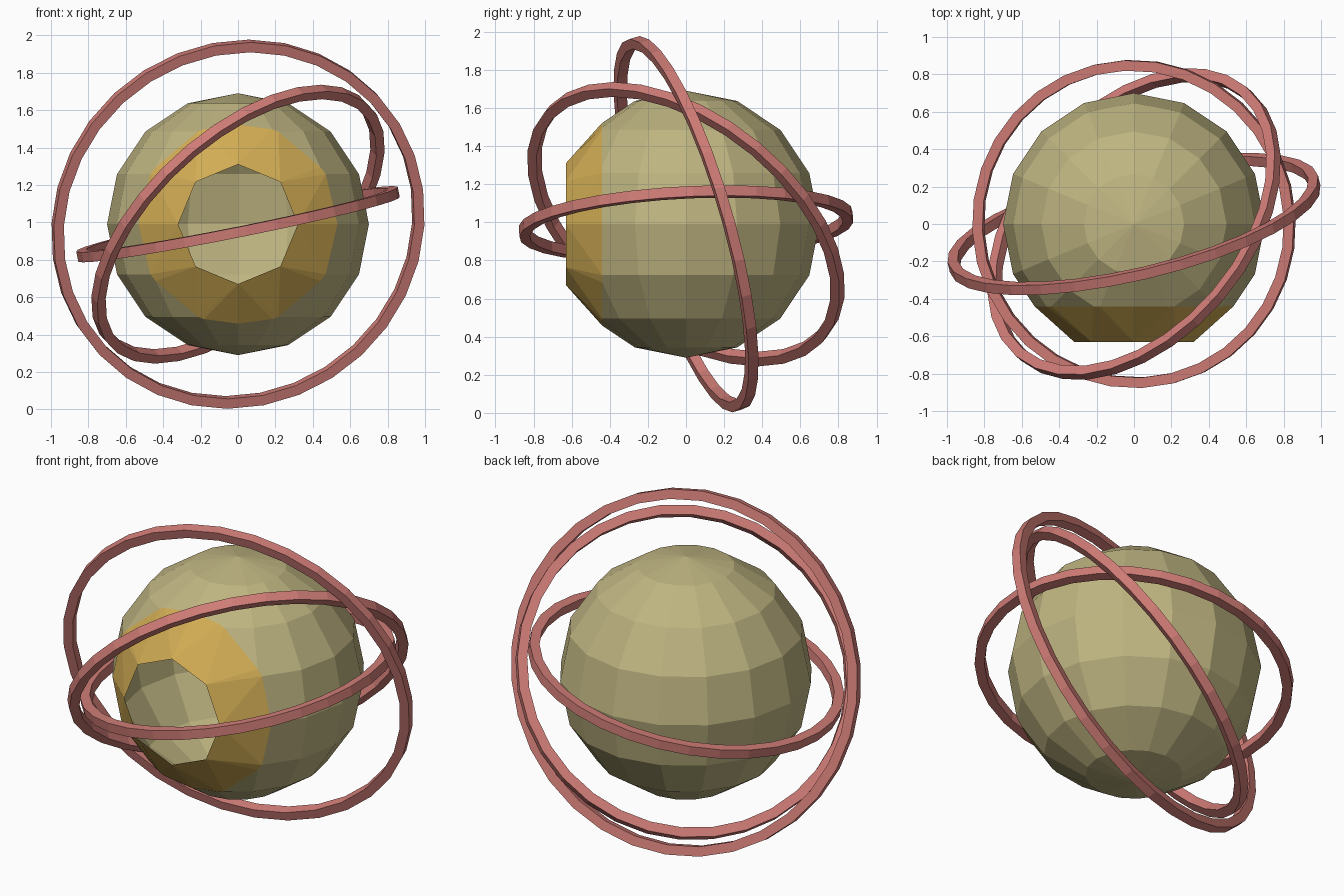
import bpy, bmesh, math
from mathutils import Vector, Matrix

if "Cube" in bpy.data.objects:
    bpy.data.objects.remove(bpy.data.objects["Cube"], do_unlink=True)

CENTRE = Vector((0, 0, 0.99))


def material(name, rgb):
    mat = bpy.data.materials.new(name)
    mat.use_nodes = True
    colour = (*rgb, 1)
    mat.diffuse_color = colour
    mat.node_tree.nodes["Principled BSDF"].inputs["Base Color"].default_value = colour
    return mat


olive = material("olive", (0.52, 0.46, 0.22))
gold = material("gold", (0.65, 0.42, 0.09))
pink = material("pink", (0.62, 0.20, 0.18))


def finish(bm, name, mats):
    mesh = bpy.data.meshes.new(name)
    bm.to_mesh(mesh)
    bm.free()
    for mat in mats:
        mesh.materials.append(mat)
    obj = bpy.data.objects.new(name, mesh)
    obj.location = CENTRE
    bpy.context.collection.objects.link(obj)
    return obj


# Hollow faceted shell, sliced open at the front
bm = bmesh.new()
bmesh.ops.create_uvsphere(bm, u_segments=16, v_segments=8, radius=0.7)
bmesh.ops.bisect_plane(bm, geom=bm.verts[:] + bm.edges[:] + bm.faces[:],
                       plane_co=(0, -0.44, 0), plane_no=(0, -1, 0), clear_outer=True)
rim = [e for e in bm.edges if e.is_boundary]

# Gold collar bridging the cut rim to an octagonal opening
turn = Matrix.Translation((0, -0.63, 0)) @ Matrix.Rotation(math.pi / 2, 4, "X")
opening = bmesh.ops.create_circle(bm, segments=8, radius=0.32, matrix=turn)["verts"]
inner = list({e for v in opening for e in v.link_edges})
collar = bmesh.ops.bridge_loops(bm, edges=rim + inner)["faces"]
for face in collar:
    face.material_index = 1
bmesh.ops.recalc_face_normals(bm, faces=bm.faces[:])
finish(bm, "hollow_shell", [olive, gold])


# Square-section orbit rings, each tilted to its own axis
def ring(name, radius, axis, half=0.0275, segments=32):
    bm = bmesh.new()
    corners = [bm.verts.new((radius + a * half, 0, b * half))
               for a, b in ((-1, -1), (1, -1), (1, 1), (-1, 1))]
    edges = [bm.edges.new((corners[i], corners[i - 1])) for i in range(4)]
    bmesh.ops.spin(bm, geom=corners + edges, cent=(0, 0, 0), axis=(0, 0, 1),
                   angle=math.tau, steps=segments, use_merge=True)
    bmesh.ops.remove_doubles(bm, verts=bm.verts[:], dist=0.0001)
    bmesh.ops.recalc_face_normals(bm, faces=bm.faces[:])
    obj = finish(bm, name, [pink])
    obj.rotation_euler = Vector(axis).to_track_quat("Z", "Y").to_euler()


ring("inner_ring", 0.85, (-0.2, -0.05, 1))
ring("middle_ring", 0.92, (-0.584, 0.5, 0.64))
ring("outer_ring", 0.99, (-0.22, 0.935, 0.27))
